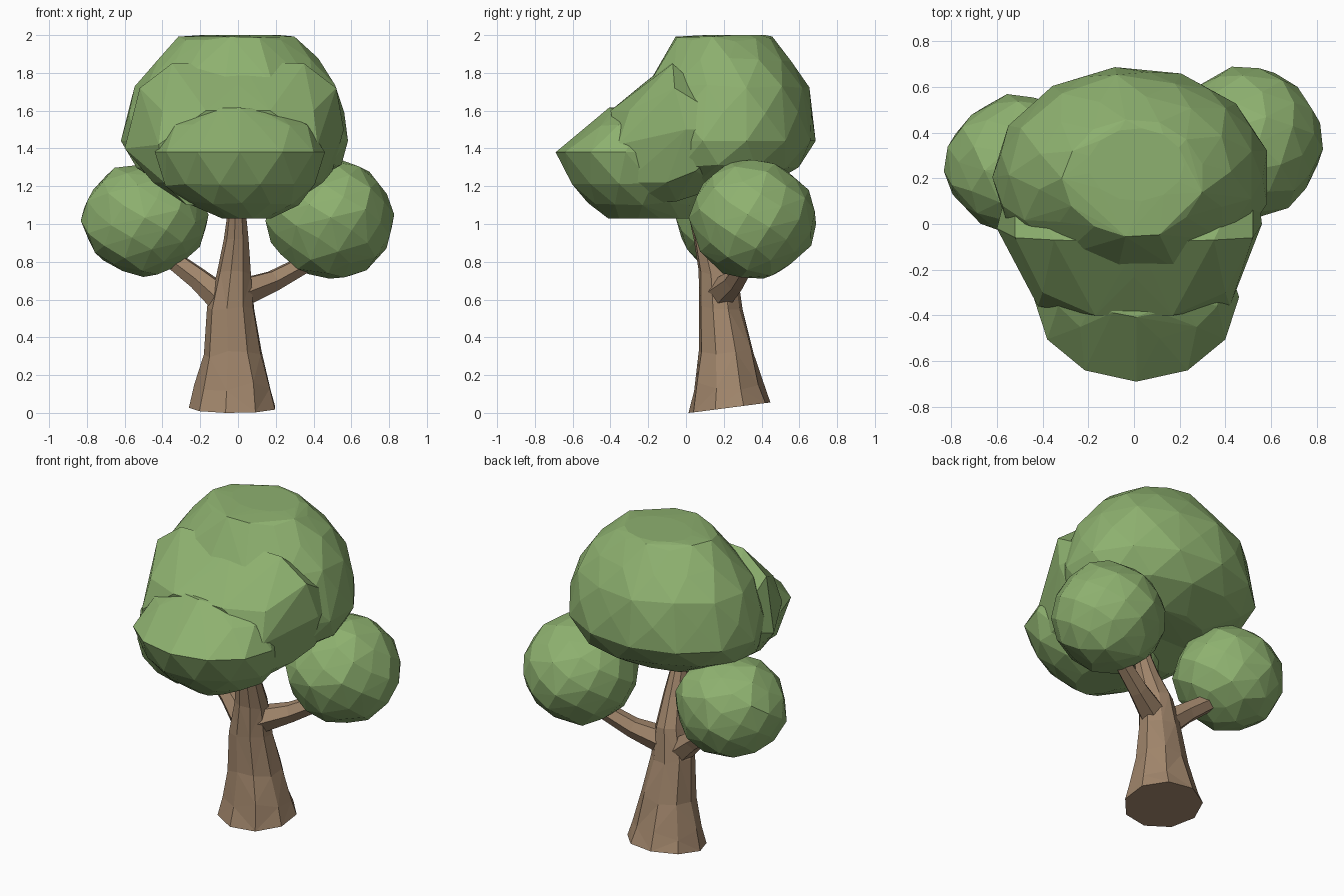
import bpy, bmesh, math, random
from mathutils import Vector

if "Cube" in bpy.data.objects:
    bpy.data.objects.remove(bpy.data.objects["Cube"])

random.seed(4)


def material(name, color):
    m = bpy.data.materials.new(name)
    m.diffuse_color = color
    m.use_nodes = True
    m.node_tree.nodes["Principled BSDF"].inputs["Base Color"].default_value = m.diffuse_color
    return m


LEAF = material("leaf_green", (0.27, 0.44, 0.16, 1))
BARK = material("bark_brown", (0.36, 0.24, 0.15, 1))


def finish(name, bm, mat):
    bmesh.ops.recalc_face_normals(bm, faces=bm.faces[:])
    me = bpy.data.meshes.new(name)
    bm.to_mesh(me)
    bm.free()
    me.materials.append(mat)
    ob = bpy.data.objects.new(name, me)
    bpy.context.collection.objects.link(ob)
    return ob


def hull(name, points):
    """Faceted convex leaf mass from a point cloud."""
    bm = bmesh.new()
    for p in points:
        bm.verts.new(p)
    out = bmesh.ops.convex_hull(bm, input=bm.verts[:])
    junk = {g for g in out["geom_interior"] if isinstance(g, bmesh.types.BMVert)}
    bmesh.ops.delete(bm, geom=list(junk), context="VERTS")
    return finish(name, bm, LEAF)


def section(z, x0, x1, y0, y1, n, phase=0.0, jitter=0.0):
    """Horizontal elliptical ring given by its extents."""
    pts = []
    for i in range(n):
        a = 2 * math.pi * (i + phase) / n
        k = 1 + random.uniform(-jitter, jitter)
        pts.append(Vector(((x0 + x1) / 2 + math.cos(a) * (x1 - x0) / 2 * k,
                           (y0 + y1) / 2 + math.sin(a) * (y1 - y0) / 2 * k,
                           z + random.uniform(-jitter, jitter) * 0.7)))
    return pts


def loft(name, rings):
    """Skin over rings, with closed ends and triangulated flat facets."""
    bm = bmesh.new()
    rows = [[bm.verts.new(p) for p in r] for r in rings]
    n = len(rows[0])
    for a, b in zip(rows, rows[1:]):
        for i in range(n):
            j = (i + 1) % n
            bm.faces.new((a[i], a[j], b[j], b[i]))
    bm.faces.new(rows[0][::-1])
    bm.faces.new(rows[-1])
    bmesh.ops.triangulate(bm, faces=bm.faces[:])
    return finish(name, bm, BARK)


def branch(name, path, n=6):
    rings = []
    d = (Vector(path[-1][0]) - Vector(path[0][0])).normalized()
    u = d.cross(Vector((0, 0, 1))).normalized()
    v = d.cross(u)
    for c, r in path:
        rings.append([Vector(c) + (u * math.cos(2 * math.pi * i / n)
                      + v * math.sin(2 * math.pi * i / n)) * r for i in range(n)])
    return loft(name, rings)


def leaf_ball(name, center, radii, n=75):
    pts = []
    for i in range(n):
        h = 1 - 2 * (i + 0.5) / n
        a = i * math.pi * (3 - math.sqrt(5))
        s = math.sqrt(1 - h * h)
        k = random.uniform(0.97, 1.04)
        pts.append([c + r * k * d for c, r, d in
                    zip(center, radii, (s * math.cos(a), s * math.sin(a), h))])
    return hull(name, pts)


# Trunk: flared base with a slightly tilted underside, leaning forward on top
trunk = [section(z, x0, x1, y0, y1, 9, 0.5, j) for z, x0, x1, y0, y1, j in (
    (0.00, -0.26, 0.21, 0.01, 0.45, 0), (0.14, -0.23, 0.18, 0.04, 0.41, 0.04),
    (0.32, -0.185, 0.13, 0.06, 0.36, 0.04), (0.56, -0.165, 0.09, 0.065, 0.30, 0.03),
    (0.74, -0.115, 0.075, 0.065, 0.27, 0.02), (0.92, -0.075, 0.06, 0.04, 0.19, 0),
    (1.06, -0.055, 0.045, 0.01, 0.13, 0), (1.28, -0.035, 0.03, 0.01, 0.09, 0))]
for p in trunk[0]:
    p.z = max(0, (p.y - 0.02) * 0.13)
loft("trunk", trunk)

# Two side branches reaching into the small leaf balls
branch("branch_left", [((-0.06, 0.18, 0.58), 0.085), ((-0.21, 0.22, 0.71), 0.062),
                       ((-0.45, 0.28, 0.89), 0.045)])
branch("branch_right", [((0.0, 0.18, 0.63), 0.085), ((0.19, 0.26, 0.70), 0.06),
                        ((0.45, 0.35, 0.84), 0.045)])

# Side leaf balls
leaf_ball("leaves_left", (-0.495, 0.26, 1.025), (0.33, 0.305, 0.30))
leaf_ball("leaves_right", (0.49, 0.355, 1.025), (0.335, 0.33, 0.317))

# Main crown, nearly flat on top
crown = []
for i, s in enumerate(((2.0, -0.2, 0.22, 0.1, 0.42), (1.98, -0.31, 0.31, -0.06, 0.46),
                       (1.87, -0.43, 0.43, -0.10, 0.56),
                       (1.73, -0.55, 0.53, -0.22, 0.65), (1.58, -0.59, 0.57, -0.28, 0.67),
                       (1.44, -0.62, 0.60, -0.28, 0.69), (1.31, -0.55, 0.54, -0.26, 0.60),
                       (1.19, -0.36, 0.36, -0.20, 0.42))):
    crown += section(*s, 13, 0.5 * (i % 2), 0.0 if i in (0, 5) else 0.02)
hull("crown", crown)

# Sloping front of the crown, narrowing toward the lobe
slope = [(0.02, -0.08, 1.86), (0.0, -0.23, 1.74), (0.49, -0.03, 1.38), (-0.6, -0.02, 1.40)]
for side in (-1, 1):
    slope += [(side * x, y, z) for x, y, z in (
        (0.35, -0.07, 1.85), (0.52, -0.06, 1.72), (0.56, 0.0, 1.5), (0.50, 0.05, 1.28),
        (0.28, -0.22, 1.73), (0.40, -0.30, 1.60), (0.17, -0.40, 1.60),
        (0.42, -0.36, 1.42), (0.39, -0.32, 1.22), (0.45, -0.10, 1.22),
        (0.30, -0.05, 1.12), (0.27, -0.30, 1.10), (0.52, 0.3, 1.5), (0.3, 0.2, 1.2))]
hull("crown_front", slope)

# Front lobe with a sharp brim at z 1.38
lobe = []
for i, s in enumerate(((1.61, -0.20, 0.22, -0.41, -0.10), (1.52, -0.34, 0.38, -0.51, -0.10),
                       (1.38, -0.44, 0.46, -0.69, 0.05), (1.21, -0.40, 0.42, -0.61, 0.08),
                       (1.11, -0.28, 0.32, -0.52, 0.06), (1.03, -0.09, 0.18, -0.42, 0.03))):
    lobe += section(*s, 12, 0.0 if i % 2 == 0 else 0.5, 0.0 if i in (2, 5) else 0.015)
hull("front_lobe", lobe)
